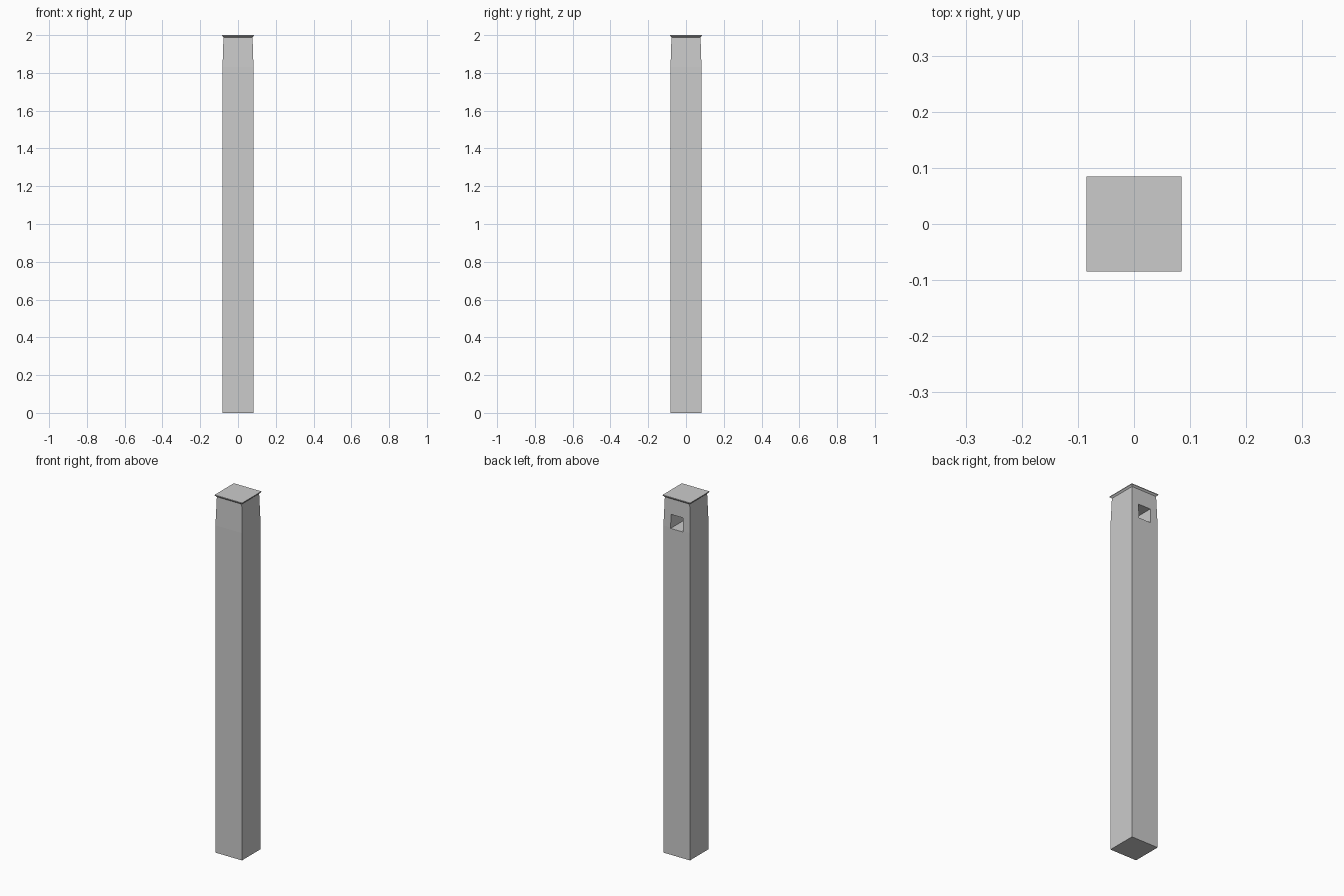
import bpy, bmesh

if "Cube" in bpy.data.objects:
    bpy.data.objects.remove(bpy.data.objects["Cube"])


def loft_square(name, rings):
    """Loft a square section through (half width, z) rings and cap both ends."""
    bm = bmesh.new()
    loops = [[bm.verts.new((sx * h, sy * h, z))
              for sx, sy in ((-1, -1), (1, -1), (1, 1), (-1, 1))]
             for h, z in rings]
    for a, b in zip(loops, loops[1:]):
        for i in range(4):
            j = (i + 1) % 4
            bm.faces.new((a[i], a[j], b[j], b[i]))
    bm.faces.new(loops[0][::-1])
    bm.faces.new(loops[-1])
    mesh = bpy.data.meshes.new(name)
    bm.to_mesh(mesh)
    bm.free()
    obj = bpy.data.objects.new(name, mesh)
    bpy.context.collection.objects.link(obj)
    return obj


# Straight shaft, slightly tapered head and thin flared cap
post = loft_square("post", [(0.082, 0), (0.082, 1.83), (0.077, 1.988), (0.085, 1.996), (0.085, 2.0)])

# Deep square socket in the back face
y_inner, y_outer = -0.055, 0.12
bpy.ops.mesh.primitive_cube_add(size=1, location=(0, (y_inner + y_outer) / 2, 1.863))
cutter = bpy.context.object
cutter.name = "socket_cutter"
cutter.scale = (0.075, y_outer - y_inner, 0.078)
cutter.hide_render = True
cutter.display_type = 'WIRE'

socket = post.modifiers.new("socket", 'BOOLEAN')
socket.operation = 'DIFFERENCE'
socket.solver = 'EXACT'
socket.object = cutter
